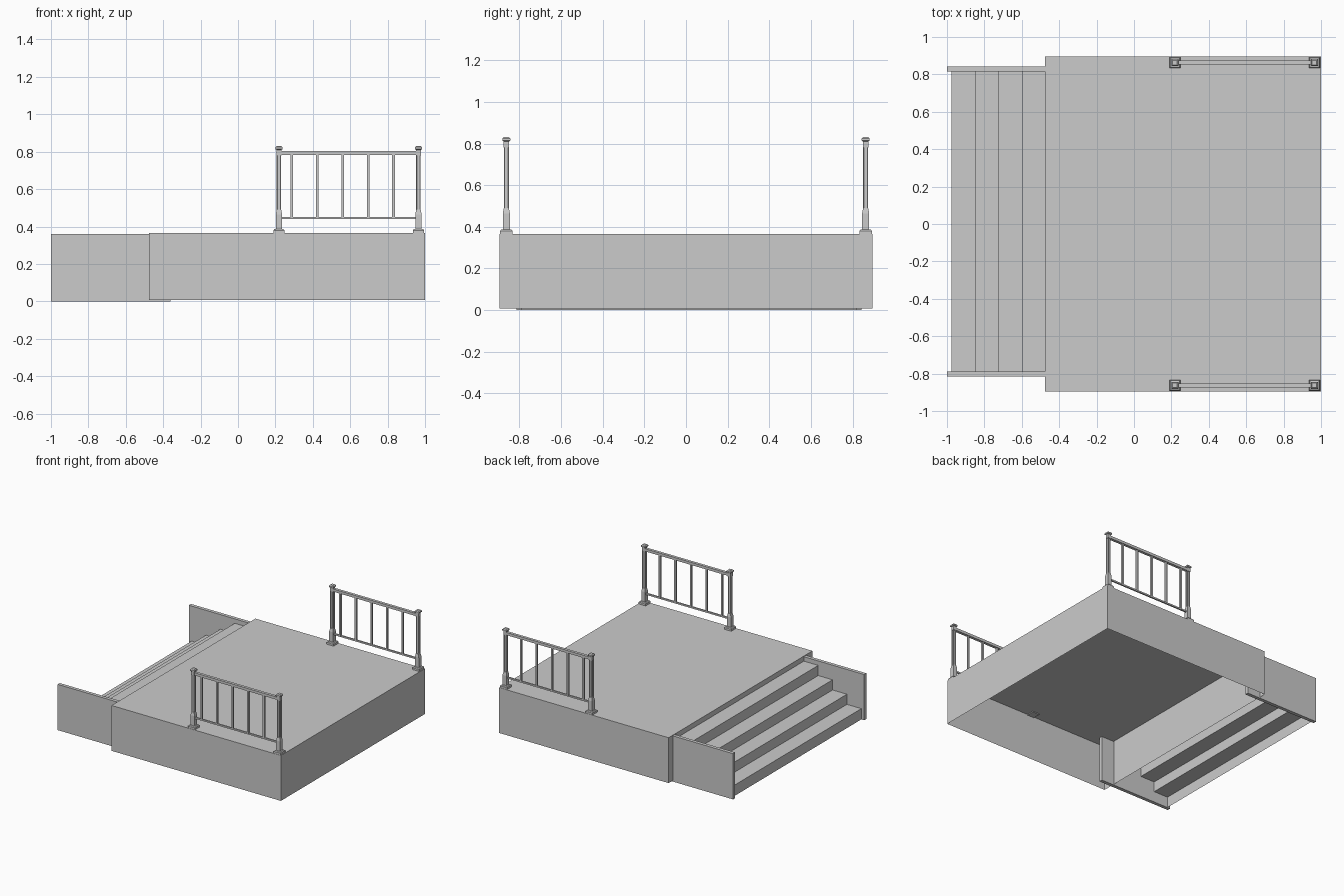
import bpy
import bmesh

cube = bpy.data.objects.get("Cube")
if cube:
    bpy.data.objects.remove(cube, do_unlink=True)

gray = bpy.data.materials.new("plain gray")
gray.use_nodes = True
COLOUR = (0.6, 0.6, 0.6, 1)
gray.diffuse_color = COLOUR
gray.node_tree.nodes["Principled BSDF"].inputs["Base Color"].default_value = COLOUR


def finish(name, bm):
    mesh = bpy.data.meshes.new(name)
    bm.to_mesh(mesh)
    bm.free()
    mesh.materials.append(gray)
    obj = bpy.data.objects.new(name, mesh)
    bpy.context.collection.objects.link(obj)
    return obj


def add_box(bm, x, y, z):
    """Add a box spanning the given (low, high) ranges; return its vertices."""
    verts = bmesh.ops.create_cube(bm, size=1)["verts"]
    for v in verts:
        for i, (low, high) in enumerate((x, y, z)):
            v.co[i] = low if v.co[i] < 0 else high
    return verts


def box(name, x, y, z):
    bm = bmesh.new()
    add_box(bm, x, y, z)
    return finish(name, bm)


def square_stack(name, x, y, profile):
    """Loft square rings of (half width, height) into one solid."""
    bm = bmesh.new()
    rings = []
    for r, z in profile:
        rings.append([bm.verts.new((x + sx * r, y + sy * r, z))
                      for sx, sy in ((-1, -1), (1, -1), (1, 1), (-1, 1))])
    for a, b in zip(rings, rings[1:]):
        for i in range(4):
            j = (i + 1) % 4
            bm.faces.new((a[i], a[j], b[j], b[i]))
    bm.faces.new(rings[0][::-1])
    bm.faces.new(rings[-1])
    return bm


# Platform: hollow shell, open underneath
DECK = 0.365
STAIR_X = -0.475
bm = bmesh.new()
add_box(bm, (STAIR_X, 1), (-0.895, 0.895), (0.008, DECK))
bm.normal_update()
bmesh.ops.delete(bm, geom=[f for f in bm.faces if f.normal.z < -0.5], context="FACES")
finish("platform", bm)

# Stairs: folded sheet of risers and treads between two side panels
NEAR, FAR = -0.788, 0.816
RUN, RISE = 0.125, 0.08
x, z = -0.975, 0.0
path = [(x, z)]
for step in range(4):
    z += RISE if step else RISE + 0.005
    path.append((x, z))
    x += RUN
    path.append((x, z))
bm = bmesh.new()
pairs = [[bm.verts.new((px, y, pz)) for y in (NEAR, FAR)] for px, pz in path]
for a, b in zip(pairs, pairs[1:]):
    bm.faces.new((a[0], b[0], b[1], a[1]))
bmesh.ops.recalc_face_normals(bm, faces=bm.faces)
bm.normal_update()
if sum(f.normal.z for f in bm.faces) < 0:
    bmesh.ops.reverse_faces(bm, faces=bm.faces)
finish("stairs", bm)
for name, low in (("stair_panel_front", NEAR - 0.027), ("stair_panel_back", FAR)):
    box(name, (-1, -0.36), (low, low + 0.027), (0, 0.36))

# Railings on the front and back edges
POSTS = (0.219, 0.965)
for label, side in (("front", -1), ("back", 1)):
    y = side * 0.863

    for n, px in enumerate(POSTS):
        tag = f"{label}_{n + 1}"
        # Foot plate, plinth and tapered neck
        foot = [(0.03, 0.358), (0.03, 0.38), (0.025, 0.386), (0.017, 0.388),
                (0.017, 0.465), (0.012, 0.49)]
        finish(f"post_foot_{tag}", square_stack("foot", px, y, foot))
        # Shaft with a recessed panel on each side
        bm = square_stack("shaft", px, y, [(0.012, 0.488), (0.012, 0.785)])
        bm.normal_update()
        sides = [f for f in bm.faces if abs(f.normal.z) < 0.5]
        bmesh.ops.inset_individual(bm, faces=sides, thickness=0.004, depth=-0.004)
        finish(f"post_shaft_{tag}", bm)
        # Head block and chamfered cap
        head = [(0.013, 0.78), (0.013, 0.81), (0.019, 0.814),
                (0.019, 0.824), (0.012, 0.831)]
        finish(f"post_cap_{tag}", square_stack("cap", px, y, head))

    box(f"top_rail_{label}", POSTS, (y - 0.011, y + 0.011), (0.783, 0.804))
    box(f"bottom_rail_{label}", POSTS, (y - 0.006, y + 0.006), (0.44, 0.452))
    for n in range(5):
        bx = 0.288 + 0.1358 * n
        box(f"baluster_{label}_{n + 1}", (bx - 0.007, bx + 0.007),
            (y - 0.007, y + 0.007), (0.445, 0.79))
